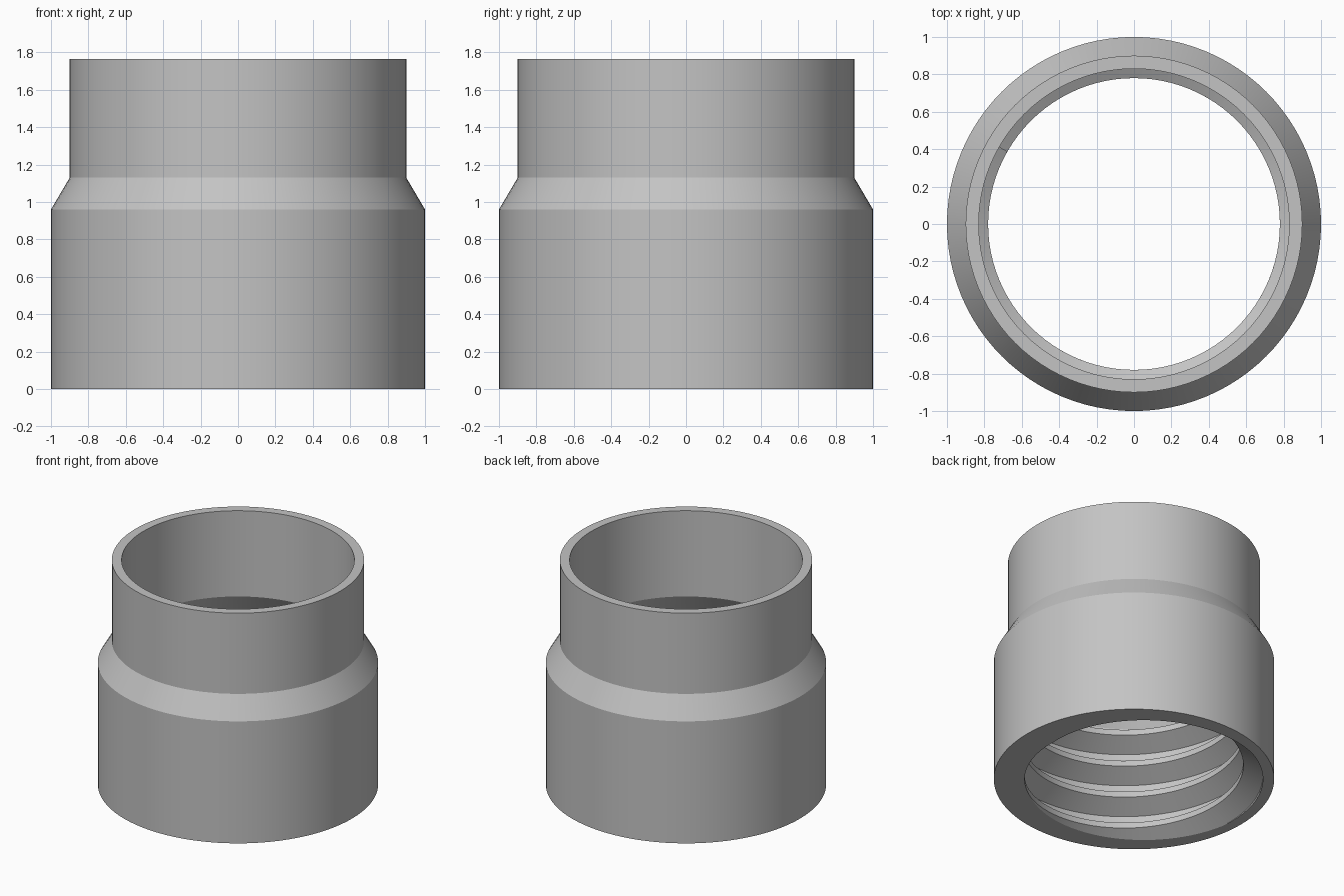
import bpy
import bmesh
from math import cos, sin, pi, radians

SEGMENTS = 96
WALL = 0.92        # radius of the lower bore
CREST = 0.78       # inner radius of the thread
PITCH = 0.255

cube = bpy.data.objects.get("Cube")
if cube:
    bpy.data.objects.remove(cube, do_unlink=True)

grey = bpy.data.materials.new("plain grey")
grey.use_nodes = True
grey.diffuse_color = (0.55, 0.55, 0.55, 1)
grey.node_tree.nodes["Principled BSDF"].inputs["Base Color"].default_value = (0.55, 0.55, 0.55, 1)


def finish(bm, name):
    bmesh.ops.recalc_face_normals(bm, faces=bm.faces)
    mesh = bpy.data.meshes.new(name)
    bm.to_mesh(mesh)
    bm.free()
    mesh.materials.append(grey)
    obj = bpy.data.objects.new(name, mesh)
    bpy.context.collection.objects.link(obj)
    bpy.ops.object.select_all(action='DESELECT')
    bpy.context.view_layer.objects.active = obj
    obj.select_set(True)
    bpy.ops.object.shade_smooth_by_angle(angle=radians(20))
    return obj


def bridge(bm, a, b):
    n = len(a)
    for i in range(n):
        j = (i + 1) % n
        bm.faces.new((a[i], a[j], b[j], b[i]))


# Reducer body: closed wall profile turned about the z axis
profile = [(WALL, 0), (1, 0), (1, 0.96), (0.9, 1.13), (0.9, 1.765),
           (0.83, 1.765), (0.83, 1.09), (WALL, 0.94)]
bm = bmesh.new()
loops = []
for s in range(SEGMENTS):
    a = 2 * pi * s / SEGMENTS
    loops.append([bm.verts.new((r * cos(a), r * sin(a), z)) for r, z in profile])
for s in range(SEGMENTS):
    bridge(bm, loops[s], loops[(s + 1) % SEGMENTS])
finish(bm, "reducer_body")

# Internal thread: trapezoid ridge swept up a helix
root = WALL + 0.002
half_crest = 0.022
half_root = half_crest + (root - CREST) * 0.577
section = [(root, -half_root), (CREST, -half_crest), (CREST, half_crest), (root, half_root)]
bm = bmesh.new()
loops = []
start, end = -0.14, 0.893
steps = round((end - start) / PITCH * SEGMENTS)
for s in range(steps + 1):
    z0 = start + (end - start) * s / steps
    a = radians(225) - (z0 - 0.075) / PITCH * 2 * pi
    loops.append([bm.verts.new((r * cos(a), r * sin(a), z0 + dz)) for r, dz in section])
for a, b in zip(loops, loops[1:]):
    bridge(bm, a, b)
bm.faces.new(loops[0])
bm.faces.new(loops[-1])

# Trim the thread flush with the bottom face
cut = bmesh.ops.bisect_plane(bm, geom=bm.verts[:] + bm.edges[:] + bm.faces[:], dist=1e-6,
                             plane_co=(0, 0, 0), plane_no=(0, 0, 1), clear_inner=True)
rim = [e for e in cut["geom_cut"] if isinstance(e, bmesh.types.BMEdge)]
bmesh.ops.triangle_fill(bm, edges=rim, use_beauty=True, normal=(0, 0, -1))
finish(bm, "internal_thread")
